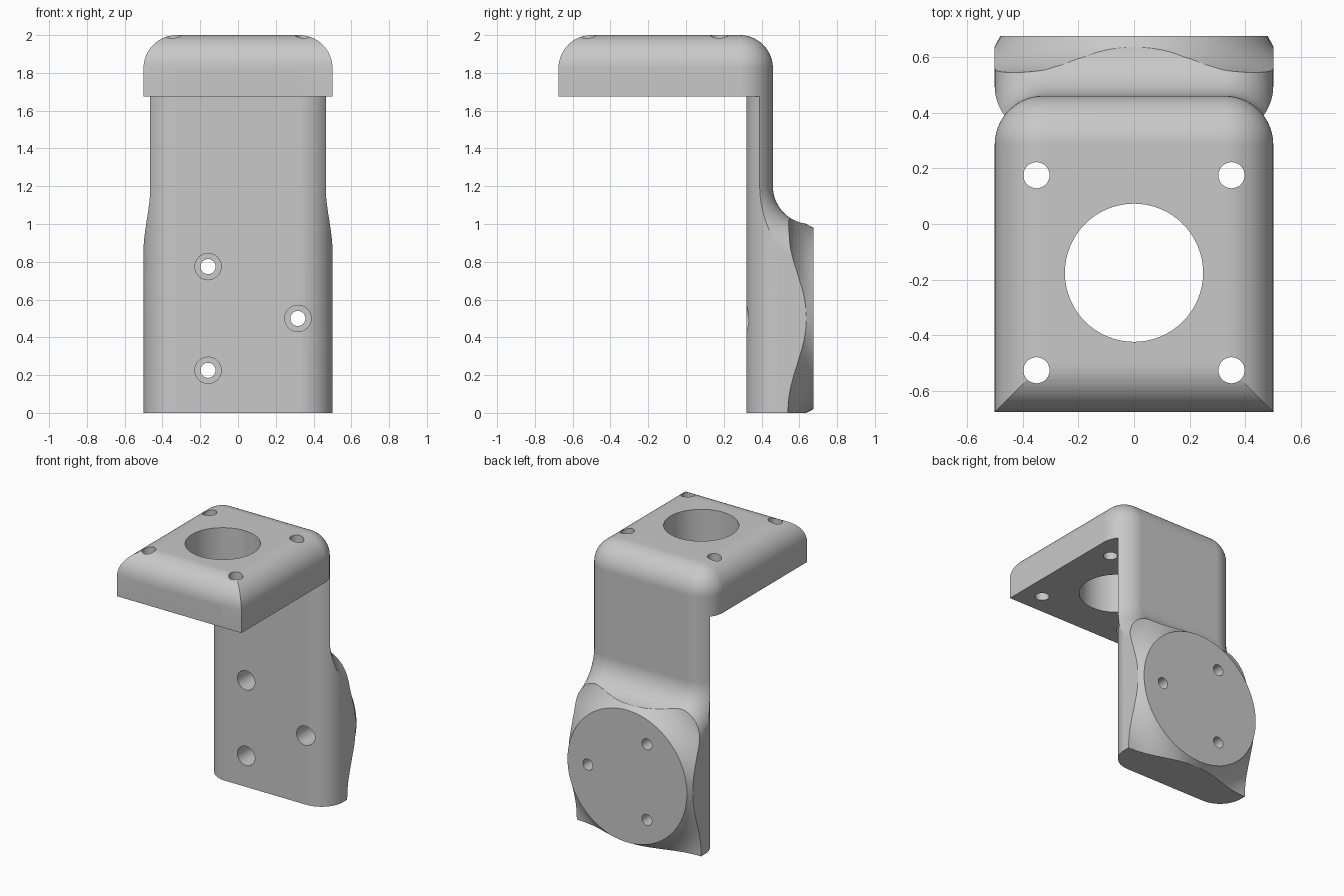
import bpy, bmesh
from math import sin, cos, pi, radians

cube = bpy.data.objects.get("Cube")
if cube:
    bpy.data.objects.remove(cube)

HALF, FRONT, BACK, TOP = 0.5, -0.675, 0.46, 2.0
PLATE_Z, WALL_Y, ROUND, COVE = 1.675, 0.32, 0.175, 0.2
STEPS = 14


def loft(name, loops):
    """Closed solid skinned through equal-length loops, with end caps."""
    bm = bmesh.new()
    rows = [[bm.verts.new(p) for p in loop] for loop in loops]
    n = len(rows[0])
    for a, b in zip(rows, rows[1:]):
        for i in range(n):
            j = (i + 1) % n
            bm.faces.new((a[i], a[j], b[j], b[i]))
    bm.faces.new(rows[0])
    bm.faces.new(rows[-1])
    bmesh.ops.remove_doubles(bm, verts=bm.verts, dist=1e-5)
    bmesh.ops.recalc_face_normals(bm, faces=bm.faces)
    mesh = bpy.data.meshes.new(name)
    bm.to_mesh(mesh)
    bm.free()
    obj = bpy.data.objects.new(name, mesh)
    bpy.context.collection.objects.link(obj)
    return obj


def arc(cu, cv, r, start, end):
    angles = [radians(start + (end - start) * i / STEPS) for i in range(STEPS + 1)]
    return [(cu + r * cos(a), cv + r * sin(a)) for a in angles]


def turned(name, place, rings, sides):
    """Round solid: place maps (u, v, along) to a point; rings are (radius, along)."""
    turn = [2 * pi * i / sides for i in range(sides)]
    return loft(name, [[place(r * cos(t), r * sin(t), h) for t in turn]
                       for r, h in rings])


def cut(body, cutter):
    cutter.hide_render = True
    mod = body.modifiers.new("cut", "BOOLEAN")
    mod.operation, mod.solver, mod.object = "DIFFERENCE", "EXACT", cutter
    bpy.context.view_layer.objects.active = body
    bpy.ops.object.modifier_apply(modifier=mod.name)
    bpy.data.objects.remove(cutter)


# Body: side profile, inset towards both sides so its outer edges are rounded
def side_profile(x, inset):
    pts = [(0.8, 0), (0.8, 1 - inset)]
    pts += arc(BACK + COVE, 1 + COVE, COVE + inset, 270, 180)
    pts += arc(BACK - ROUND, TOP - ROUND, ROUND - inset, 0, 90)
    pts += [(FRONT, TOP - inset), (FRONT, 0)]
    return [(x, y, z) for y, z in pts]


half = [(HALF - ROUND + ROUND * sin(a), ROUND * (1 - cos(a)))
        for a in (pi / 2 * i / STEPS for i in range(STEPS + 1))]
layers = [(-x, d) for x, d in reversed(half)] + half
bracket = loft("mounting_bracket", [side_profile(x, d) for x, d in layers])

# Space under the plate, leaving a wall with rounded front corners
right = arc(HALF - ROUND, WALL_Y + ROUND, ROUND, -90, 0) + [(0.7, WALL_Y + ROUND), (0.7, -1)]
outline = [(-x, y) for x, y in reversed(right)] + right
cut(bracket, loft("space_cutter", [[(x, y, z) for x, y in outline] for z in (-0.5, PLATE_Z)]))

# Rounded front edge of the plate
nose = arc(FRONT + ROUND, TOP - ROUND, ROUND, 90, 180)
nose += [(-0.8, TOP - ROUND), (-0.8, 2.2), (FRONT + ROUND, 2.2)]
cut(bracket, loft("nose_cutter", [[(x, y, z) for y, z in nose] for x in (-0.7, 0.7)]))

# Round flange face with a hollow flare behind it
flare = [(0.48, 0.675), (0.5, 0.637), (0.54, 0.6), (0.58, 0.572), (0.62, 0.553),
         (0.66, 0.543), (0.7, 0.54), (0.9, 0.54), (0.9, 0.9)]
cut(bracket, turned("flange_cutter", lambda u, v, h: (u, h, 0.5 + v), flare, 96))

# Plate holes: large centre bore and four corner holes
holes = [(0, -0.175, 0.248)]
holes += [(sx * 0.35, -0.175 + sy * 0.35, 0.047) for sx in (-1, 1) for sy in (-1, 1)]
for hx, hy, r in holes:
    cut(bracket, turned("plate_hole_cutter", lambda u, v, h: (hx + u, hy + v, h),
                        [(r, 1.5), (r, 2.2)], 64 if hx == 0 else 32))

# Three counterbored bolt holes through the flange
for k in range(3):
    bx, bz = 0.317 * cos(2 * pi * k / 3), 0.5 + 0.317 * sin(2 * pi * k / 3)
    cut(bracket, turned("bolt_hole_cutter", lambda u, v, h: (bx + u, h, bz + v),
                        [(0.07, 0.2), (0.07, 0.5), (0.04, 0.5), (0.04, 0.9)], 32))

# Colour and shading
grey = bpy.data.materials.new("light_grey")
grey.use_nodes = True
grey.diffuse_color = (0.58, 0.58, 0.58, 1)
grey.node_tree.nodes["Principled BSDF"].inputs["Base Color"].default_value = grey.diffuse_color
bracket.data.materials.clear()
bracket.data.materials.append(grey)

bpy.ops.object.select_all(action="DESELECT")
bracket.select_set(True)
bpy.context.view_layer.objects.active = bracket
bpy.ops.object.shade_smooth_by_angle(angle=radians(25))
weighted = bracket.modifiers.new("even_shading", "WEIGHTED_NORMAL")
weighted.keep_sharp = True
